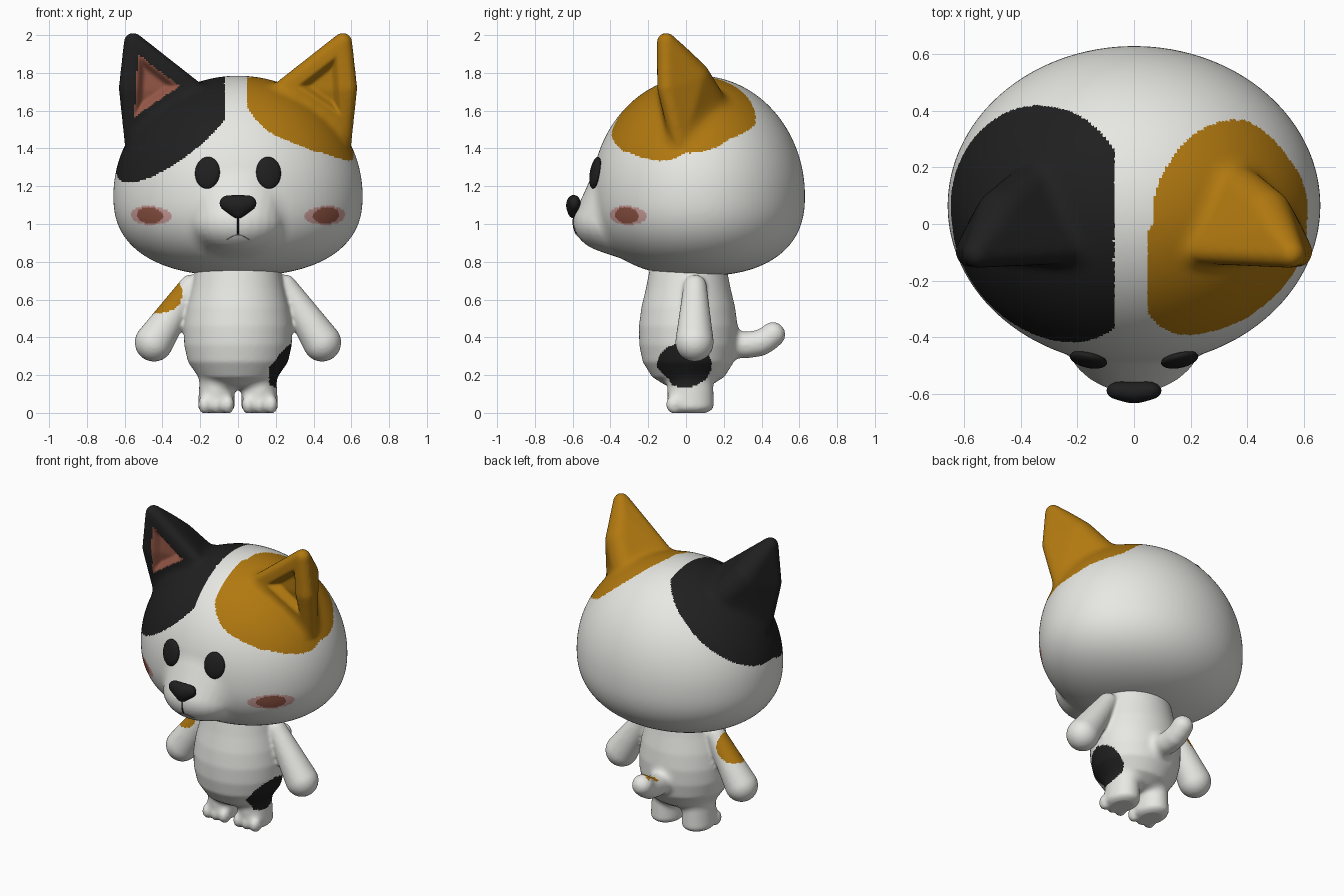
import bpy
import bmesh
import math
from mathutils import Vector, Matrix
from mathutils.bvhtree import BVHTree

if "Cube" in bpy.data.objects:
    bpy.data.objects.remove(bpy.data.objects["Cube"])


def material(name, rgb):
    mat = bpy.data.materials.new(name)
    mat.use_nodes = True
    mat.diffuse_color = (*rgb, 1)
    mat.node_tree.nodes["Principled BSDF"].inputs["Base Color"].default_value = (*rgb, 1)
    return mat


white = material("white fur", (0.80, 0.80, 0.77))
black = material("black fur", (0.014, 0.014, 0.014))
orange = material("orange fur", (0.44, 0.19, 0.005))
pink = material("ear pink", (0.30, 0.097, 0.062))
blush = material("soft blush", (0.65, 0.37, 0.355))
grey = material("mouth grey", (0.3, 0.3, 0.29))
COATS = [white, black, orange, pink, blush]
WHITE, BLACK, ORANGE, PINK, BLUSH = range(5)


def hull(bm, *balls):
    """Add the convex hull of some ellipsoids (centre, radii)."""
    tmp = bmesh.new()
    for centre, radii in balls:
        if not isinstance(radii, tuple):
            radii = (radii,) * 3
        ball = bmesh.new()
        bmesh.ops.create_uvsphere(ball, u_segments=28, v_segments=16, radius=1,
                                  matrix=Matrix.LocRotScale(Vector(centre), None, Vector(radii)))
        for v in ball.verts:
            tmp.verts.new(v.co)
        ball.free()
    bmesh.ops.convex_hull(tmp, input=tmp.verts[:])
    bmesh.ops.delete(tmp, geom=[v for v in tmp.verts if not v.link_faces], context="VERTS")
    bmesh.ops.recalc_face_normals(tmp, faces=tmp.faces[:])
    mesh = bpy.data.meshes.new("hull")
    tmp.to_mesh(mesh)
    tmp.free()
    bm.from_mesh(mesh)
    bpy.data.meshes.remove(mesh)


def add_object(name, bm, mats):
    mesh = bpy.data.meshes.new(name)
    bm.to_mesh(mesh)
    bm.free()
    for m in mats:
        mesh.materials.append(m)
    mesh.shade_smooth()
    obj = bpy.data.objects.new(name, mesh)
    bpy.context.collection.objects.link(obj)
    return obj


def fuse(bm, voxel, smoothing):
    """Fuse overlapping volumes into one soft skin, returned as a new bmesh."""
    obj = add_object("clay", bm, [])
    remesh = obj.modifiers.new("Fuse", "REMESH")
    remesh.mode = "VOXEL"
    remesh.voxel_size = voxel
    soft = obj.modifiers.new("Soften", "SMOOTH")
    soft.factor = 0.5
    soft.iterations = smoothing
    skin = bmesh.new()
    skin.from_object(obj, bpy.context.evaluated_depsgraph_get())
    bpy.data.meshes.remove(obj.data)
    skin.normal_update()
    return skin


def fill_creases(bm, region, rounds):
    """Soften hollow creases only, leaving convex forms as they are."""
    near = [(v, [e.other_vert(v) for e in v.link_edges]) for v in bm.verts if region(v.co)]
    for _ in range(rounds):
        for v, ring in near:
            move = sum((w.co for w in ring), Vector()) / len(ring) - v.co
            if move.dot(v.normal) > 0:
                v.co += 0.8 * move
    bm.normal_update()


def paint(bm, rule):
    for f in bm.faces:
        f.material_index = rule(f.calc_center_median(), f.normal)


# Head: egg with a flatter underside, muzzle and two ears
bm = bmesh.new()
bmesh.ops.create_uvsphere(bm, u_segments=96, v_segments=64, radius=1)
for v in bm.verts:
    a, b, c = v.co
    ring = math.hypot(a, b)
    if c < 0 and ring > 0.001:
        k = max(0, 1 - abs(c) ** 2.4) ** (1 / 2.4) / ring
        a, b = a * k, b * k
    v.co = (0.66 * a, 0.565 * b + 0.065, 1.15 + (0.635 if c > 0 else 0.425) * c)
hull(bm, ((0, -0.38, 1.01), (0.25, 0.218, 0.165)), ((0, -0.36, 1.2), (0.26, 0.15, 0.15)),
     ((0, -0.24, 0.92), (0.28, 0.2, 0.12)))
for s in (-1, 1):
    hull(bm, ((s * 0.555, -0.105, 1.963), 0.05), ((s * 0.58, -0.1, 1.72), 0.052),
         ((s * 0.55, -0.03, 1.42), 0.05), ((s * 0.22, -0.09, 1.70), 0.05),
         ((s * 0.50, -0.04, 1.87), 0.075), ((s * 0.46, 0.03, 1.77), 0.1),
         ((s * 0.36, 0.11, 1.64), 0.1))
head = fuse(bm, 0.0105, 10)
fill_creases(head, lambda c: (c.z > 1.4 and abs(c.x) > 0.1) or (c.y < -0.2 and c.z < 1.4), 22)

# Hollow of each ear, a triangle seen from the front
EAR = [Vector(p) for p in ((0.53, 1.9), (0.55, 1.565), (0.31, 1.73))]


def ear_depth(co):
    """Distance inside the ear triangle, negative outside."""
    p = Vector((abs(co.x), co.z))
    dist = []
    for a, b in zip(EAR, EAR[1:] + EAR[:1]):
        e = (b - a).normalized()
        dist.append(e.y * (p.x - a.x) - e.x * (p.y - a.y))
    return min(dist)


for v in head.verts:
    if v.co.y < 0 and v.co.z > 1.5 and v.normal.y < -0.2:
        t = min(1, max(0, ear_depth(v.co) / 0.045))
        v.co.y += 0.05 * t * t * (3 - 2 * t)
head.normal_update()


def head_rule(c, n):
    x, y, z = c
    if x < 0 and y < 0.02 and n.y < 0 and z > 1.5 and ear_depth(c) > 0:
        return PINK
    slope = 0.825 * abs(x) + z
    if x < -0.072 and slope > 1.80 + 0.52 * min(y, 0):
        return BLACK
    wave = 0.035 * math.cos((x - 0.42) * 10) * min(1, max(0, -y / 0.3))
    wave += 0.05 * min(1, max(0, (x - 0.4) / 0.15))
    if x > 0.05 and slope > 1.83 + 0.45 * min(y, 0) + 0.1 * min(0.25, max(y, 0)) + wave:
        return ORANGE
    # Cheeks
    if y < 0:
        along = (abs(x) - 0.475) * 0.72 + (y + 0.32) * 0.69
        if math.hypot(along / 0.092, (z - 1.045) / 0.043) < 1:
            return PINK
        if math.hypot(along / 0.145, (z - 1.045) / 0.05) < 1:
            return BLUSH
    return WHITE


paint(head, head_rule)
tree = BVHTree.FromBMesh(head)
add_object("head", head, COATS)


def on_face(x, z):
    """Point and normal on the front of the head."""
    return tree.ray_cast(Vector((x, -2, z)), Vector((0, 1, 0)))[:2]


# Eyes
for s, side in ((-1, "right"), (1, "left")):
    point, normal = on_face(s * 0.16, 1.27)
    bm = bmesh.new()
    bmesh.ops.create_uvsphere(bm, u_segments=40, v_segments=24, radius=1)
    turn = normal.to_track_quat("-Y", "Z")
    bm.transform(Matrix.LocRotScale(point + normal * 0.008, turn, Vector((0.067, 0.026, 0.085))))
    add_object(side + "_eye", bm, [black])

# Nose
bm = bmesh.new()
hull(bm, ((-0.052, -0.59, 1.11), (0.046, 0.032, 0.042)),
     ((0.052, -0.59, 1.11), (0.046, 0.032, 0.042)),
     ((0, -0.595, 1.098), (0.07, 0.04, 0.056)),
     ((0, -0.592, 1.067), (0.042, 0.034, 0.038)))
add_object("nose", fuse(bm, 0.006, 4), [black])


# Mouth
def line(name, points, radius, mat):
    curve = bpy.data.curves.new(name, "CURVE")
    curve.dimensions = "3D"
    curve.bevel_depth = radius
    curve.bevel_resolution = 2
    spline = curve.splines.new("POLY")
    spline.points.add(len(points) - 1)
    for p, (x, z) in zip(spline.points, points):
        p.co = (*(on_face(x, z)[0] - Vector((0, 0.001, 0))), 1)
    curve.materials.append(mat)
    bpy.context.collection.objects.link(bpy.data.objects.new(name, curve))


line("mouth_groove", [(0, 0.945 + 0.01 * i) for i in range(11)], 0.004, black)
line("mouth_smile", [(i * 0.01, 0.943 - 0.027 * (abs(i) / 6) ** 1.5) for i in range(-6, 7)],
     0.0022, grey)

# Torso: lathed profile of height and half-width
TORSO = [(0.13, 0.04), (0.145, 0.13), (0.19, 0.21), (0.27, 0.265), (0.36, 0.285), (0.46, 0.287),
         (0.56, 0.272), (0.66, 0.246), (0.77, 0.222)]
bm = bmesh.new()
rings = []
for z, r in TORSO:
    angles = [i * math.tau / 64 for i in range(64)]
    rings.append([bm.verts.new((r * math.cos(a), 0.012 + 0.91 * r * math.sin(a), z)) for a in angles])
for low, high in zip(rings, rings[1:]):
    for i in range(64):
        bm.faces.new((low[i - 1], low[i], high[i], high[i - 1]))
bm.faces.new(rings[0][::-1])
bm.faces.new(rings[-1])

# Tail, arms, legs and toes
tail = [(0.2, 0.36, 0.07), (0.33, 0.36, 0.07), (0.39, 0.37, 0.07), (0.43, 0.39, 0.067),
        (0.46, 0.415, 0.066)]
for pair in zip(tail, tail[1:]):
    hull(bm, *[((0, y, z), r) for y, z, r in pair])
for s in (-1, 1):
    hull(bm, ((s * 0.25, 0.048, 0.67), 0.062), ((s * 0.445, 0.045, 0.373), 0.102))
    hull(bm, ((s * 0.112, 0.022, 0.2), (0.09, 0.122, 0.05)),
         ((s * 0.115, 0.025, 0.035), (0.097, 0.122, 0.046)))
    for x in (0.055, 0.115, 0.175):
        hull(bm, ((s * x, -0.06, 0.045), (0.036, 0.046, 0.05)))
body = fuse(bm, 0.01, 7)
fill_creases(body, lambda c: c.z < 0.5 and abs(c.x) < 0.27, 16)
for v in body.verts:
    v.co.z = max(v.co.z, 0)
body.normal_update()


def body_rule(c, n):
    x, y, z = c
    patch = math.hypot((y + 0.01) / 0.145, (z - 0.253) / 0.118)
    if 0.165 < x < 0.31 and patch < 1 and n.x > 0:
        return BLACK
    if x < 0 and (c - Vector((-0.385, 0.04, 0.615))).length < 0.107 and n.x < 0.2:
        return ORANGE
    if 0.36 < y < 0.46 and -0.05 < x < 0.005 and n.z > 0.7:
        return ORANGE
    return WHITE


paint(body, body_rule)
add_object("body", body, COATS)
